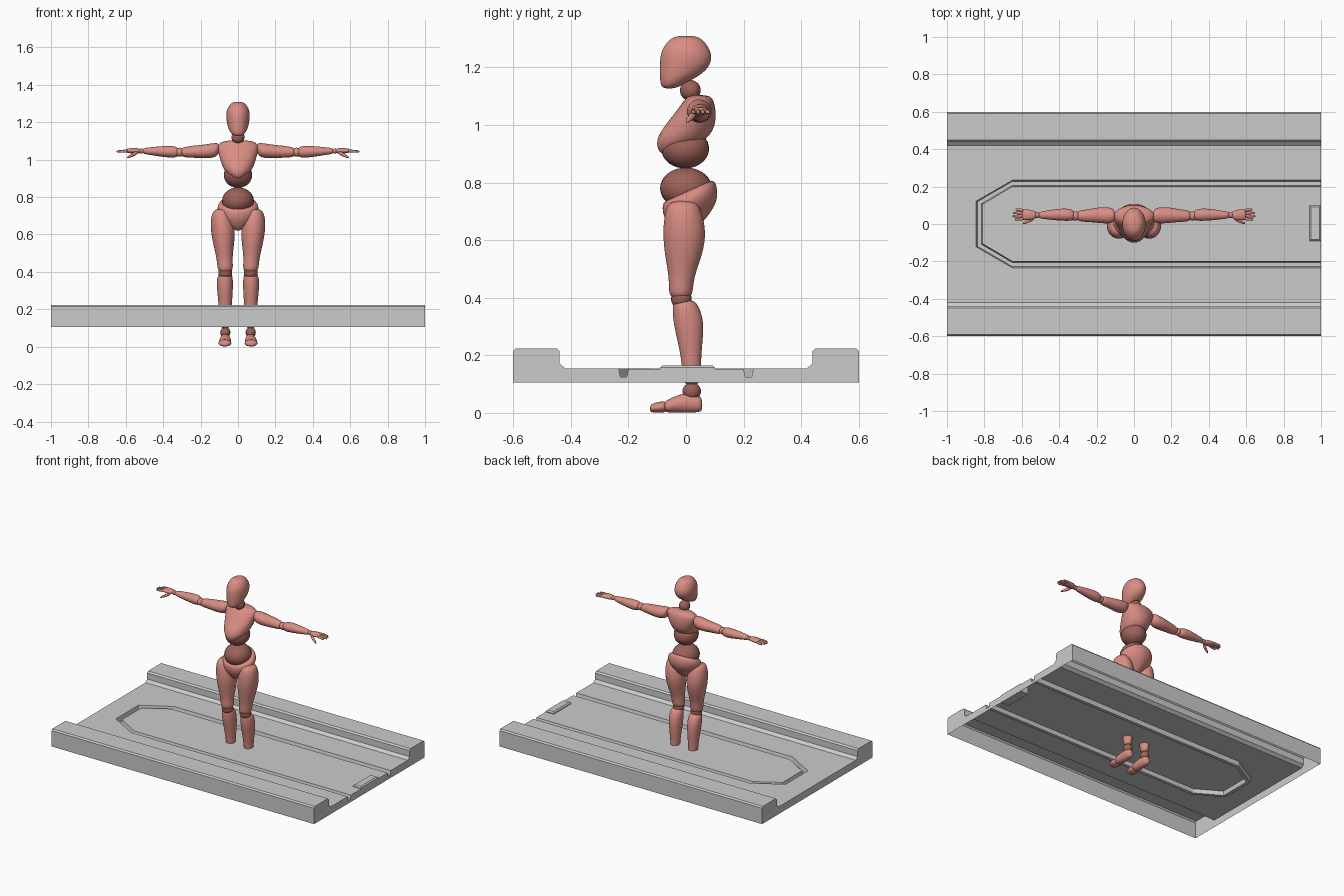
import bpy
import bmesh
from math import cos, sin, tau
from mathutils import Matrix, Vector

cube = bpy.data.objects.get("Cube")
if cube:
    bpy.data.objects.remove(cube, do_unlink=True)


def make_material(name, rgb):
    mat = bpy.data.materials.new(name)
    mat.use_nodes = True
    colour = (*rgb, 1)
    mat.diffuse_color = colour
    mat.node_tree.nodes["Principled BSDF"].inputs["Base Color"].default_value = colour
    return mat


SKIN = make_material("salmon", (.7, .27, .23))
JOINT = make_material("dark salmon", (.34, .12, .1))
GREY = make_material("light grey", (.6, .6, .6))
SIDES = 12
SWELL = 1.045  # makes up for the shrinking of subdivided rings


def finish(bm, name, mat, mirror=False, subdivide=False, smooth=True):
    bmesh.ops.recalc_face_normals(bm, faces=bm.faces[:])
    mesh = bpy.data.meshes.new(name)
    bm.to_mesh(mesh)
    bm.free()
    mesh.materials.append(mat)
    obj = bpy.data.objects.new(name, mesh)
    bpy.context.collection.objects.link(obj)
    for poly in mesh.polygons:
        poly.use_smooth = smooth
    if mirror:
        obj.modifiers.new("Mirror", 'MIRROR').use_mirror_merge = False
    if subdivide:
        sub = obj.modifiers.new("Subdivision", 'SUBSURF')
        sub.levels = sub.render_levels = 2
    return obj


def add_loft(bm, axis, rings, tilt=0):
    """Skin elliptical rings (x, y, z, radius, radius) that lie across the axis."""
    u, v = {"x": (1, 2), "y": (0, 2), "z": (0, 1)}[axis]
    loops = []
    for x, y, z, ru, rv in rings:
        loop = []
        for i in range(SIDES):
            p = Vector((x, y, z))
            p[u] += cos(tau * i / SIDES) * ru * SWELL
            p[v] += sin(tau * i / SIDES) * rv * SWELL
            p.z += tilt * (p.y - y)
            loop.append(bm.verts.new(p))
        loops.append(loop)
    for a, b in zip(loops, loops[1:]):
        for i in range(SIDES):
            j = (i + 1) % SIDES
            bm.faces.new((a[i], a[j], b[j], b[i]))
    bm.faces.new(loops[0])
    bm.faces.new(loops[-1])


def loft(name, axis, rings, mirror=False, tilt=0):
    bm = bmesh.new()
    add_loft(bm, axis, rings, tilt)
    return finish(bm, name, SKIN, mirror, subdivide=True)


def ball(name, centre, size, mirror=False, mat=JOINT):
    bm = bmesh.new()
    matrix = Matrix.Translation(centre) @ Matrix.Diagonal((*size, 1))
    bmesh.ops.create_uvsphere(bm, u_segments=28, v_segments=18, radius=1, matrix=matrix)
    return finish(bm, name, mat, mirror)


# Head and trunk
loft("head", "z", [
    (0, 0, 1.31, .02, .03), (0, 0, 1.298, .044, .058), (0, 0, 1.26, .063, .086),
    (0, 0, 1.22, .063, .091), (0, -.014, 1.18, .056, .077),
    (0, -.04, 1.152, .045, .05), (0, -.06, 1.125, .025, .024)])
ball("neck", (0, .015, 1.12), (.035, .036, .036))
loft("chest", "z", [
    (0, .045, 1.105, .06, .035), (0, .045, 1.085, .115, .052), (0, .033, 1.04, .106, .072),
    (0, .01, .99, .092, .09), (0, -.015, .95, .078, .087),
    (0, -.042, .92, .05, .058), (0, -.055, .895, .02, .03)])
ball("abdomen", (0, -.003, .918), (.076, .083, .069))
ball("waist", (0, 0, .78), (.085, .09, .072))
loft("pelvis", "z", [
    (0, .005, .775, .085, .082), (0, .01, .76, .108, .092), (0, .015, .73, .112, .095),
    (0, .022, .69, .088, .085), (0, .015, .65, .04, .055), (0, .01, .63, .015, .03)],
    tilt=.45)

# Legs
loft("thighs", "z", [
    (.09, -.01, .738, .03, .04), (.09, -.01, .71, .053, .062), (.081, -.005, .63, .067, .076),
    (.077, -.008, .55, .056, .066), (.072, -.016, .47, .041, .042),
    (.068, -.018, .42, .043, .043), (.068, -.018, .395, .03, .03)], mirror=True)
ball("knees", (.068, -.016, .395), (.037, .036, .034), mirror=True)
loft("shins", "z", [
    (.068, -.008, .395, .034, .036), (.07, 0, .365, .043, .047), (.07, .01, .31, .043, .054),
    (.068, .017, .21, .034, .036), (.068, .02, .13, .027, .031),
    (.068, .02, .095, .024, .026)], mirror=True)
ball("ankles", (.068, .02, .075), (.027, .032, .03), mirror=True)
loft("feet", "y", [
    (.068, .057, .028, .015, .02), (.068, .045, .032, .025, .03), (.068, 0, .036, .028, .036),
    (.068, -.045, .028, .034, .027), (.07, -.08, .02, .03, .018)], mirror=True)
loft("toes", "y", [
    (.07, -.07, .021, .028, .018), (.07, -.08, .021, .036, .02),
    (.07, -.11, .018, .033, .017), (.07, -.126, .015, .022, .012)], mirror=True)

# Arms
loft("upper_arms", "x", [
    (.1, .045, 1.06, .028, .028), (.125, .045, 1.05, .044, .04), (.18, .048, 1.043, .043, .037),
    (.24, .045, 1.043, .034, .032), (.285, .043, 1.04, .03, .028),
    (.305, .043, 1.04, .022, .02)], mirror=True)
ball("elbows", (.313, .043, 1.04), (.024, .025, .024), mirror=True, mat=SKIN)
loft("forearms", "x", [
    (.315, .045, 1.04, .025, .024), (.35, .05, 1.042, .034, .033), (.41, .05, 1.044, .031, .028),
    (.48, .048, 1.046, .021, .019), (.512, .048, 1.046, .017, .015)], mirror=True)
ball("wrists", (.517, .048, 1.046), (.014, .016, .014), mirror=True, mat=SKIN)
loft("palms", "x", [
    (.52, .048, 1.046, .017, .012), (.545, .048, 1.047, .026, .016),
    (.58, .05, 1.048, .03, .013), (.6, .05, 1.047, .027, .01)], mirror=True)

# Fingers fan slightly; the thumb points down and forward
bm = bmesh.new()
for k, length in enumerate((.05, .062, .06, .045)):
    y = .028 + k * .015
    spread = (k - 1.5) * .003
    add_loft(bm, "x", [
        (.588 + t * length, y + t * spread, 1.047 - t * .004, r, r)
        for t, r in ((0, .006), (.2, .008), (.6, .007), (.9, .006), (1, .003))])
add_loft(bm, "x", [
    (.535 + t * .06, .03 - t * .028, 1.04 - t * .03, r, r)
    for t, r in ((0, .008), (.3, .011), (.7, .009), (1, .004))])
finish(bm, "fingers", SKIN, mirror=True, subdivide=True)

# Platform: a hollow shell with two rails and a track groove round the middle
BASE, FLOOR, GROOVE = .105, .155, .125
groove = [(0, FLOOR - .003), (.006, GROOVE), (.028, GROOVE), (.034, FLOOR)]
rail = [(.42, FLOOR), (.44, .172), (.44, .214), (.45, .224), (.592, .224), (.6, .214), (.6, BASE)]


def track(bm, d, z):
    half = [(1, .2 + d), (-.65, .2 + d), (-.81 - d, .105 + d * .5)]
    path = half + [(x, -y) for x, y in reversed(half)]
    return [bm.verts.new((x, y, z)) for x, y in path]


def strip(bm, a, b):
    for i in range(len(a) - 1):
        bm.faces.new((a[i], a[i + 1], b[i + 1], b[i]))


def end_wall(bm, x, half):
    outline = half + [(-y, z) for y, z in reversed(half)]
    bm.faces.new([bm.verts.new((x, y, z)) for y, z in outline])


bm = bmesh.new()
levels = [track(bm, d, z) for d, z in groove]
bm.faces.new(levels[0])
edge = [(1, .42), (-.65, .42), (-1, .42)]
edge += [(x, -y) for x, y in reversed(edge)]
levels.append([bm.verts.new((x, y, FLOOR)) for x, y in edge])
for a, b in zip(levels, levels[1:]):
    strip(bm, a, b)
for side in (1, -1):
    strip(bm, *[[bm.verts.new((x, y * side, z)) for y, z in rail] for x in (-1, 1)])
end_wall(bm, -1, rail[::-1])
end_wall(bm, 1, rail[::-1] + [(.2 + d, z) for d, z in reversed(groove)])
bmesh.ops.remove_doubles(bm, verts=bm.verts[:], dist=.0005)
finish(bm, "platform", GREY, smooth=False)

# Raised latch at the open end of the track
bm = bmesh.new()
bmesh.ops.create_cube(bm, size=1, matrix=Matrix.Translation((.969, .005, .135))
                      @ Matrix.Diagonal((.062, .19, .06, 1)))
top_edges = [e for e in bm.edges if all(v.co.z > .15 for v in e.verts)]
bmesh.ops.bevel(bm, geom=top_edges, offset=.008, segments=1, affect='EDGES')
finish(bm, "latch", GREY, smooth=False)
